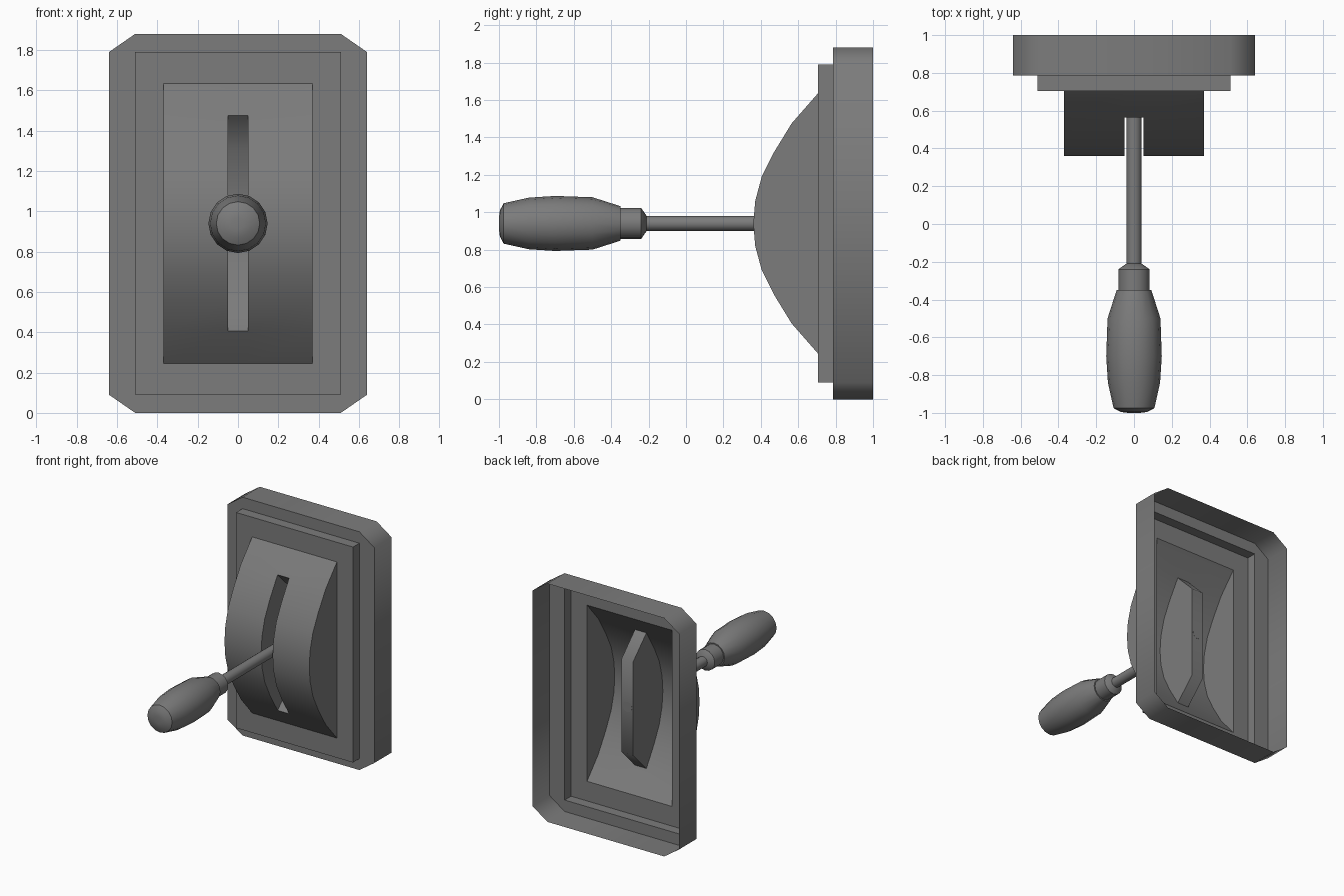
import bpy, bmesh, math
from mathutils import Vector

cube = bpy.data.objects.get("Cube")
if cube:
    bpy.data.objects.remove(cube)

grey = bpy.data.materials.new("dark grey")
grey.use_nodes = True
COLOUR = (0.2, 0.2, 0.2, 1)
grey.diffuse_color = COLOUR
grey.node_tree.nodes["Principled BSDF"].inputs["Base Color"].default_value = COLOUR
MID = 0.94  # height of the centre line


def finish(name, bm, angle):
    mesh = bpy.data.meshes.new(name)
    bm.to_mesh(mesh)
    bm.free()
    mesh.materials.append(grey)
    obj = bpy.data.objects.new(name, mesh)
    bpy.context.collection.objects.link(obj)
    bpy.ops.object.select_all(action='DESELECT')
    obj.select_set(True)
    bpy.context.view_layer.objects.active = obj
    bpy.ops.object.shade_smooth_by_angle(angle=math.radians(angle))
    return obj


def ring(bm, points, y):
    return [bm.verts.new((x, y, MID + z)) for x, z in points]


def bridge(bm, a, b):
    n = len(a)
    return [bm.faces.new((a[i], a[(i + 1) % n], b[(i + 1) % n], b[i])) for i in range(n)]


def rect(w, h):
    return [(w, -h), (w, h), (-w, h), (-w, -h)]


def octagon(w, h, cx, cz):
    return [(w - cx, -h), (w, cz - h), (w, h - cz), (w - cx, h),
            (cx - w, h), (-w, h - cz), (-w, cz - h), (cx - w, -h)]


# Backplate: open-backed chamfered rim and its front border
W, H, BW, BH = 0.64, 0.94, 0.51, 0.85
bm = bmesh.new()
outer = octagon(W, H, W - BW, H - BH)
back, front = ring(bm, outer, 1), ring(bm, outer, 0.785)
bridge(bm, back, front)
step = ring(bm, rect(BW, BH), 0.785)
for k in range(4):  # border strips and corner triangles
    a, b = front[(2 * k + 1) % 8], front[(2 * k + 2) % 8]
    c = front[2 * k]
    bm.faces.new((a, b, step[(k + 1) % 4], step[k]))
    bm.faces.new((c, a, step[k]))
finish("backplate", bm, 60)

# Raised panel: step and face around the curved cover
bm = bmesh.new()
base, top = ring(bm, rect(BW, BH), 0.785), ring(bm, rect(BW, BH), 0.705)
inner = ring(bm, rect(0.37, 0.695), 0.705)
bridge(bm, base, top)
bridge(bm, top, inner)
finish("raised_panel", bm, 30)

# Curved cover: arched shell with a lever slot
half = [(0, 0.36), (0.12, 0.37), (0.25, 0.405), (0.38, 0.47), (0.535, 0.565), (0.695, 0.705)]
arc = [(-z, y) for z, y in reversed(half[1:])] + half
CW, SW = 0.37, 0.05
bm = bmesh.new()
cols = {x: [bm.verts.new((x, y, MID + z)) for z, y in arc] for x in (-CW, -SW, SW, CW)}
for a, b in ((-CW, -SW), (-SW, SW), (SW, CW)):
    for i in range(len(arc) - 1):
        if a == -SW and 0 < i < len(arc) - 2:
            continue  # slot opening
        bm.faces.new((cols[a][i], cols[b][i], cols[b][i + 1], cols[a][i + 1]))
bm.faces.new(cols[-CW])
bm.faces.new(list(reversed(cols[CW])))
finish("curved_cover", bm, 40)

# Slot channel: side walls and a floor with sloping ends
floor = [(0.535, 0.565), (0.37, 0.73), (-0.37, 0.73), (-0.535, 0.565)]
bm = bmesh.new()
sides = [[bm.verts.new((x, y, MID + z)) for z, y in arc[1:-1] + floor[1:3]] for x in (-SW, SW)]
bm.faces.new(list(reversed(sides[0])))
bm.faces.new(sides[1])
n = len(arc) - 2
loop = list(range(n - 1, n + 2)) + [0]
for i, j in zip(loop, loop[1:]):
    bm.faces.new((sides[0][i], sides[0][j], sides[1][j], sides[1][i]))
finish("slot_channel", bm, 60)


def lathe(name, profile, sides, angle):
    """Spin (radius, y) points about the lever's axis."""
    bm = bmesh.new()
    rings = []
    for r, y in profile:
        pts = [(r * math.cos(t * math.tau / sides), r * math.sin(t * math.tau / sides))
               for t in range(sides)]
        rings.append(ring(bm, pts, y))
    for a, b in zip(rings, rings[1:]):
        bridge(bm, a, b)
    bm.faces.new(rings[0])
    bm.faces.new(rings[-1])
    bmesh.ops.recalc_face_normals(bm, faces=bm.faces[:])
    return finish(name, bm, angle)


# Lever: rod, collar and swelling grip
lathe("lever_rod", [(0.04, 0.731), (0.04, -0.22)], 16, 40)
lathe("lever_collar", [(0.04, -0.21), (0.083, -0.24), (0.083, -0.36)], 16, 40)
lathe("lever_grip", [(0.092, -0.35), (0.14, -0.5), (0.147, -0.7), (0.138, -0.84),
                     (0.108, -0.975), (0.07, -0.995), (0.03, -1)], 16, 35)
